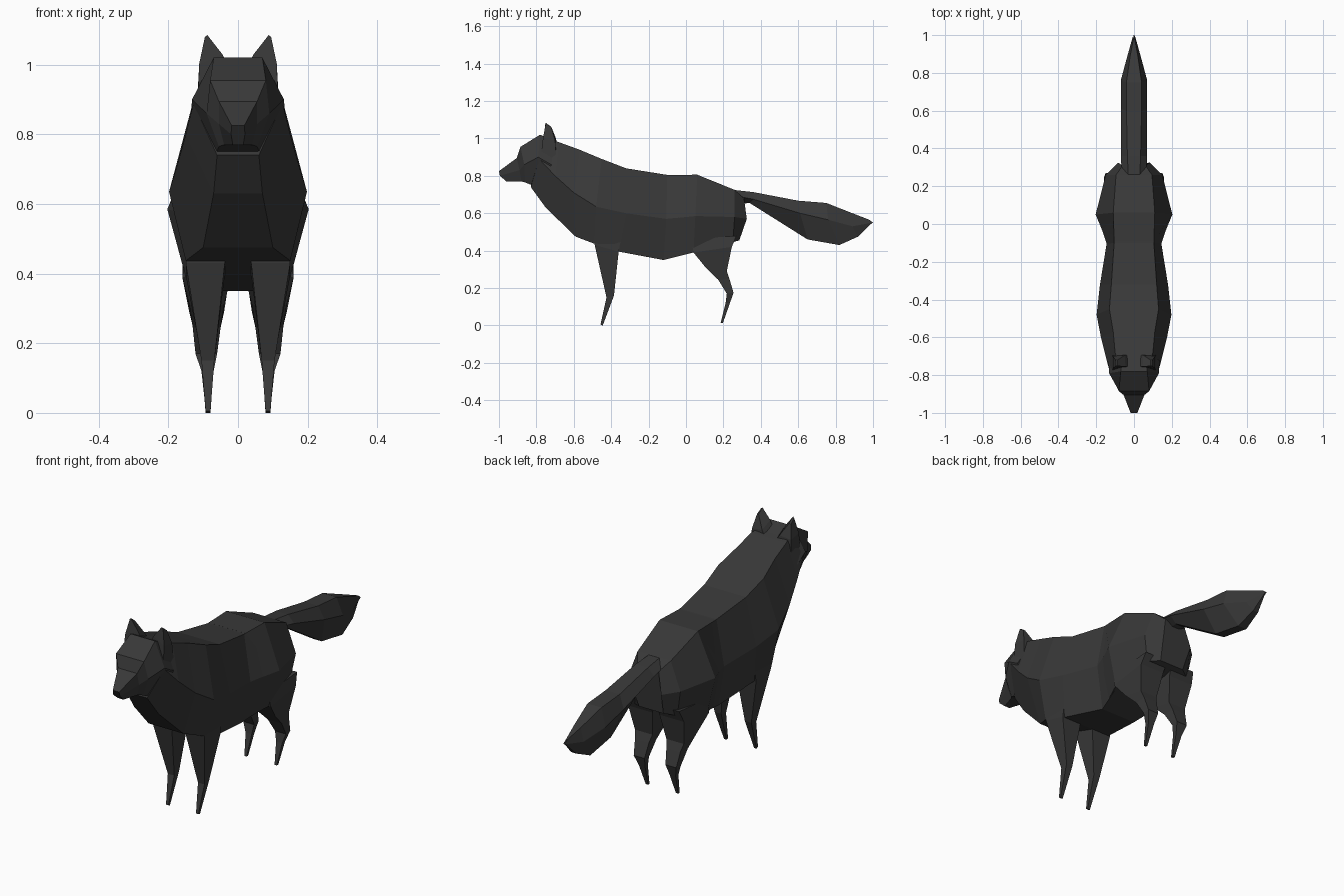
import bpy, bmesh

mat = bpy.data.materials.new("dark_fur")
mat.diffuse_color = (0.04, 0.04, 0.04, 1)


def loft(name, rings, mirror=False):
    """Skin a list of equal-sized point rings and cap both ends."""
    bm = bmesh.new()
    loops = [[bm.verts.new(p) for p in ring] for ring in rings]
    n = len(loops[0])
    for a, b in zip(loops, loops[1:]):
        for i in range(n):
            j = (i + 1) % n
            bm.faces.new((a[i], a[j], b[j], b[i]))
    bm.faces.new(loops[0][::-1])
    bm.faces.new(loops[-1])
    bmesh.ops.recalc_face_normals(bm, faces=bm.faces)
    me = bpy.data.meshes.new(name)
    bm.to_mesh(me)
    bm.free()
    me.materials.append(mat)
    ob = bpy.data.objects.new(name, me)
    bpy.context.collection.objects.link(ob)
    if mirror:
        ob.modifiers.new("mirror", 'MIRROR')
    return ob


def hex_ring(top, mid, low):
    """Six-sided section from (half width, y, z) at top, middle and bottom."""
    half = [top, mid, low]
    return half + [(-x, y, z) for x, y, z in reversed(half)]


def quad_ring(x0, x1, y0, y1, z0, z1):
    """Four-sided leg section; z0 at the front edge, z1 at the back edge."""
    return [(x0, y0, z0), (x1, y0, z0), (x1, y1, z1), (x0, y1, z1)]


# Head, from nose to the back of the skull
loft("head", [
    hex_ring((0.018, -1.00, 0.825), (0.02, -0.995, 0.80), (0.015, -0.96, 0.77)),
    hex_ring((0.055, -0.905, 0.895), (0.055, -0.89, 0.83), (0.04, -0.88, 0.77)),
    hex_ring((0.08, -0.885, 0.955), (0.09, -0.865, 0.86), (0.055, -0.86, 0.765)),
    hex_ring((0.07, -0.78, 1.02), (0.132, -0.79, 0.90), (0.065, -0.80, 0.74)),
    hex_ring((0.07, -0.70, 0.985), (0.135, -0.72, 0.86), (0.07, -0.74, 0.70)),
])

# Neck, chest and trunk
loft("trunk", [
    hex_ring((0.068, -0.775, 1.01), (0.128, -0.785, 0.89), (0.06, -0.83, 0.74)),
    hex_ring((0.10, -0.68, 0.98), (0.15, -0.70, 0.80), (0.07, -0.75, 0.63)),
    hex_ring((0.11, -0.57, 0.94), (0.175, -0.60, 0.71), (0.10, -0.59, 0.475)),
    hex_ring((0.13, -0.45, 0.89), (0.198, -0.48, 0.635), (0.15, -0.49, 0.437)),
    hex_ring((0.12, -0.32, 0.84), (0.18, -0.32, 0.60), (0.14, -0.36, 0.395)),
    hex_ring((0.105, -0.10, 0.805), (0.145, -0.105, 0.57), (0.10, -0.12, 0.35)),
    hex_ring((0.11, 0.06, 0.80), (0.195, 0.05, 0.585), (0.14, 0.04, 0.39)),
])

# Hindquarters
loft("haunches", [
    hex_ring((0.105, -0.09, 0.805), (0.145, -0.09, 0.57), (0.10, -0.10, 0.36)),
    hex_ring((0.11, 0.06, 0.806), (0.203, 0.05, 0.585), (0.15, 0.04, 0.39)),
    hex_ring((0.095, 0.26, 0.725), (0.15, 0.26, 0.58), (0.125, 0.25, 0.445)),
    hex_ring((0.06, 0.31, 0.68), (0.085, 0.325, 0.57), (0.07, 0.285, 0.455)),
])

# Ears
loft("ears", [
    [(0.03, -0.755, 1.0), (0.115, -0.78, 0.87),
     (0.12, -0.69, 0.85), (0.03, -0.69, 0.97)],
    [(0.045, -0.755, 1.03), (0.112, -0.765, 1.0),
     (0.112, -0.70, 0.99), (0.05, -0.695, 1.0)],
    [(0.088, -0.752, 1.085), (0.095, -0.75, 1.08),
     (0.097, -0.72, 1.06), (0.088, -0.72, 1.062)],
], mirror=True)

# Front legs
loft("front_legs", [
    quad_ring(0.035, 0.15, -0.49, -0.35, 0.47, 0.45),
    quad_ring(0.038, 0.15, -0.488, -0.36, 0.43, 0.395),
    quad_ring(0.068, 0.105, -0.425, -0.385, 0.15, 0.16),
    quad_ring(0.079, 0.093, -0.457, -0.445, 0.005, 0.0),
], mirror=True)

# Hind legs
loft("hind_legs", [
    quad_ring(0.015, 0.15, 0.03, 0.27, 0.46, 0.48),
    quad_ring(0.02, 0.16, 0.04, 0.245, 0.39, 0.42),
    quad_ring(0.04, 0.14, 0.105, 0.218, 0.31, 0.29),
    quad_ring(0.05, 0.13, 0.172, 0.232, 0.245, 0.25),
    quad_ring(0.06, 0.122, 0.218, 0.254, 0.17, 0.175),
    quad_ring(0.07, 0.105, 0.212, 0.235, 0.12, 0.12),
    quad_ring(0.08, 0.093, 0.185, 0.197, 0.012, 0.012),
], mirror=True)

# Bushy tail
loft("tail", [
    hex_ring((0.03, 0.25, 0.725), (0.065, 0.28, 0.69), (0.02, 0.29, 0.65)),
    hex_ring((0.035, 0.36, 0.713), (0.07, 0.36, 0.675), (0.02, 0.34, 0.655)),
    hex_ring((0.04, 0.60, 0.667), (0.07, 0.61, 0.60), (0.025, 0.65, 0.46)),
    hex_ring((0.04, 0.75, 0.655), (0.07, 0.76, 0.565), (0.025, 0.82, 0.43)),
    hex_ring((0.02, 0.89, 0.60), (0.035, 0.89, 0.53), (0.015, 0.92, 0.475)),
    hex_ring((0.003, 0.98, 0.565), (0.004, 1.0, 0.55), (0.003, 0.985, 0.54)),
])
